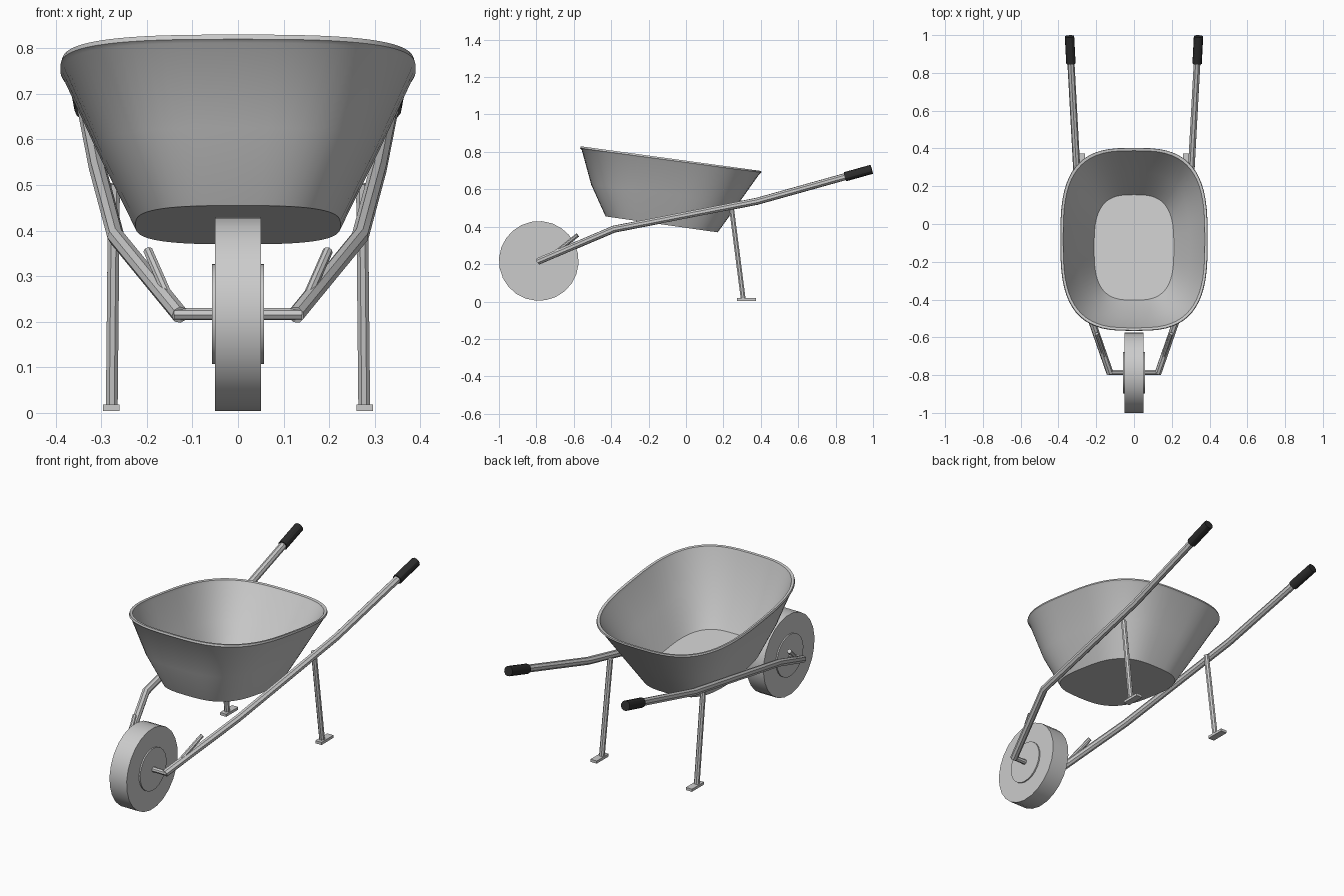
import bpy, bmesh, math
from mathutils import Vector

if "Cube" in bpy.data.objects:
    bpy.data.objects.remove(bpy.data.objects["Cube"])


def new_object(name, bm, angle=None):
    bmesh.ops.recalc_face_normals(bm, faces=bm.faces)
    mesh = bpy.data.meshes.new(name)
    bm.to_mesh(mesh)
    bm.free()
    ob = bpy.data.objects.new(name, mesh)
    bpy.context.collection.objects.link(ob)
    bpy.ops.object.select_all(action='DESELECT')
    ob.select_set(True)
    bpy.context.view_layer.objects.active = ob
    if angle:
        bpy.ops.object.shade_smooth_by_angle(angle=math.radians(angle))
    return ob


def tube(name, points, radius, sides=8):
    """Capped tube along a path, with mitred bends."""
    pts = [Vector(p) for p in points]
    dirs = [(b - a).normalized() for a, b in zip(pts, pts[1:])]
    bm = bmesh.new()
    d = dirs[0]
    u = d.cross(Vector((0.13, 0.21, 1)) if abs(d.z) < 0.9 else Vector((1, 0, 0))).normalized()
    v = d.cross(u)
    ring = [pts[0] + radius * (u * math.cos(a) + v * math.sin(a))
            for a in (math.tau * (i + 0.5) / sides for i in range(sides))]
    rings = [[bm.verts.new(p) for p in ring]]
    for i, d in enumerate(dirs):
        # slide the ring along the segment until it meets the mitre plane
        n = (d + dirs[i + 1]).normalized() if i + 1 < len(dirs) else d
        ring = [p + d * ((pts[i + 1] - p).dot(n) / d.dot(n)) for p in ring]
        rings.append([bm.verts.new(p) for p in ring])
    for a, b in zip(rings, rings[1:]):
        for i in range(sides):
            j = (i + 1) % sides
            bm.faces.new((a[i], a[j], b[j], b[i]))
    bm.faces.new(rings[0])
    bm.faces.new(rings[-1])
    return new_object(name, bm, 30)


def superellipse(half_x, y0, z0, y1, z1, n=3.0, count=64):
    """Rounded rectangle tilted so it runs from (y0, z0) to (y1, z1)."""
    out = []
    for i in range(count):
        a = math.tau * i / count
        c, s = math.cos(a), math.sin(a)
        x = math.copysign(abs(c) ** (2 / n), c)
        t = math.copysign(abs(s) ** (2 / n), s) * 0.5 + 0.5
        out.append((half_x * x, y0 + (y1 - y0) * t, z0 + (z1 - z0) * t))
    return out


# Tub: tilted rounded sections, outside up and inside down
sections = [
    (0.225, -0.43, 0.455, 0.17, 0.37),
    (0.307, -0.507, 0.625, 0.285, 0.53),
    (0.384, -0.558, 0.812, 0.392, 0.681),
    (0.390, -0.566, 0.820, 0.403, 0.690),
    (0.387, -0.563, 0.830, 0.402, 0.698),
    (0.375, -0.550, 0.828, 0.388, 0.696),
    (0.371, -0.545, 0.812, 0.380, 0.683),
    (0.295, -0.494, 0.628, 0.271, 0.535),
    (0.211, -0.403, 0.463, 0.155, 0.384),
]
bm = bmesh.new()
rings = [[bm.verts.new(p) for p in superellipse(*s)] for s in sections]
for a, b in zip(rings, rings[1:]):
    for i in range(len(a)):
        j = (i + 1) % len(a)
        bm.faces.new((a[i], a[j], b[j], b[i]))
bm.faces.new(rings[0])
bm.faces.new(rings[-1])
new_object("tub", bm, 35)

# Wheel, hub and axle
WY, WZ = -0.787, 0.217
tube("wheel", [(-0.05, WY, WZ), (0.05, WY, WZ)], 0.213, 24)
tube("wheel_hub", [(-0.057, WY, WZ), (0.057, WY, WZ)], 0.11, 24)
tube("axle", [(-0.14, WY, WZ), (0.14, WY, WZ)], 0.013)

# Dark grip material
dark = bpy.data.materials.new("grip_rubber")
dark.diffuse_color = (0.025, 0.025, 0.025, 1)
dark.use_nodes = True
dark.node_tree.nodes["Principled BSDF"].inputs["Base Color"].default_value = dark.diffuse_color

for side, s in (("left", -1), ("right", 1)):
    # Bent frame rail running from axle to handle
    tube(f"{side}_frame_rail", [(s * 0.127, -0.79, 0.215), (s * 0.268, -0.385, 0.387),
                                (s * 0.308, 0.38, 0.536), (s * 0.341, 0.985, 0.705)], 0.019)
    # Hand grip
    grip = tube(f"{side}_grip", [(s * 0.334, 0.85, 0.667), (s * 0.3415, 0.993, 0.707)], 0.025, 12)
    grip.data.materials.append(dark)
    # Short strut rising from the rail behind the axle
    tube(f"{side}_strut", [(s * 0.145, -0.73, 0.237), (s * 0.197, -0.58, 0.355)], 0.011)
    # Leg
    tube(f"{side}_leg", [(s * 0.277, 0.306, 0.012), (s * 0.272, 0.243, 0.503)], 0.014)
    # Foot plate
    bm = bmesh.new()
    bmesh.ops.create_cube(bm, size=1)
    for v in bm.verts:
        v.co = (v.co.x * 0.036 + s * 0.278, v.co.y * 0.1 + 0.323, v.co.z * 0.014 + 0.011)
    new_object(f"{side}_foot", bm)
